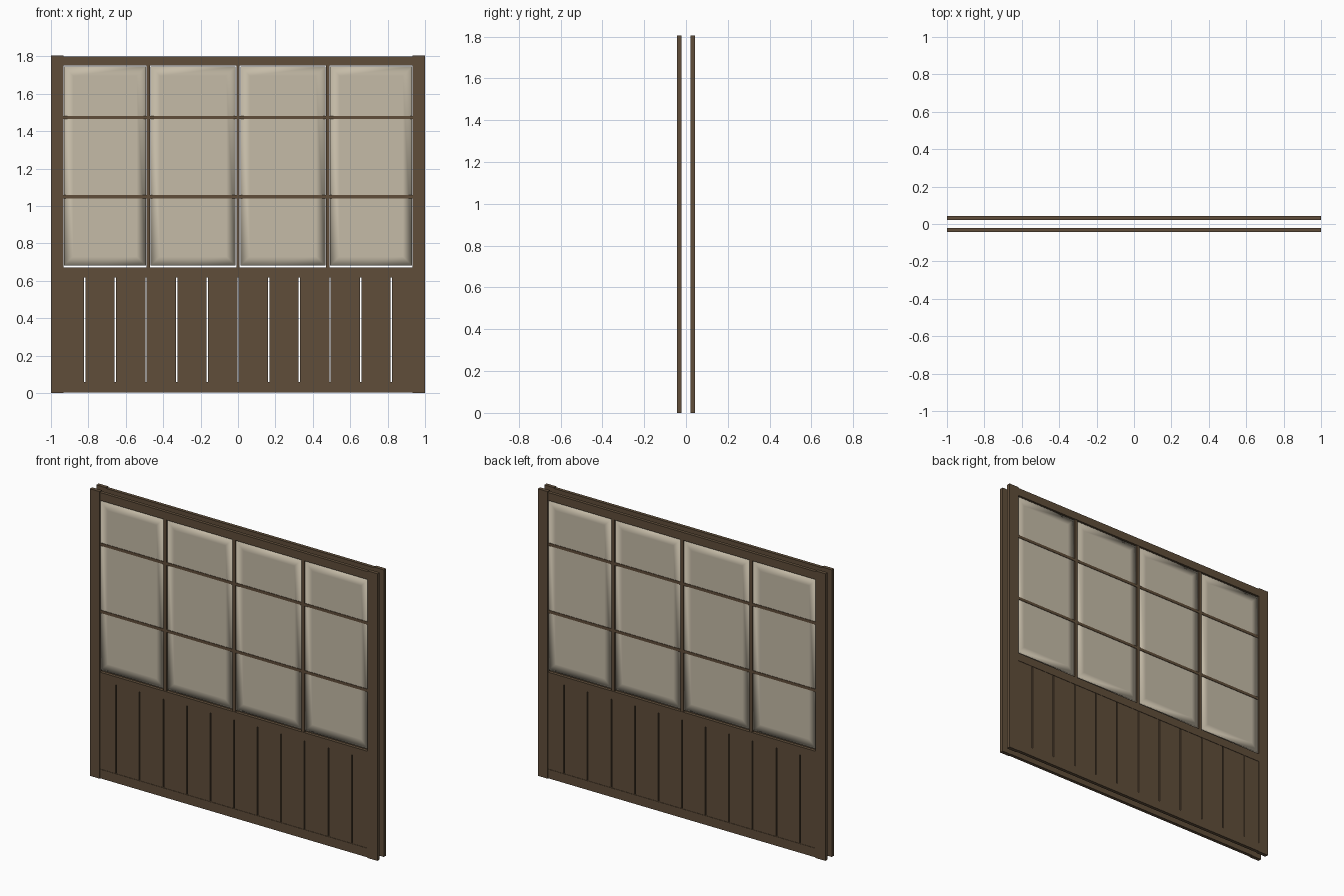
import bpy, bmesh

if "Cube" in bpy.data.objects:
    bpy.data.objects.remove(bpy.data.objects["Cube"])


def material(name, color):
    m = bpy.data.materials.new(name)
    m.diffuse_color = (*color, 1)
    m.use_nodes = True
    m.node_tree.nodes["Principled BSDF"].inputs["Base Color"].default_value = m.diffuse_color
    return m


wood = material("dark_wood", (0.115, 0.075, 0.042))
paper = material("paper", (0.56, 0.50, 0.39))


def box(name, x0, x1, yc, half, z0, z1, mat, inset=0):
    """Box spanning x0-x1, z0-z1, centred on yc; inset gives a soft shaded rim."""
    bm = bmesh.new()
    bmesh.ops.create_cube(bm, size=1)
    for v in bm.verts:
        v.co.x = (x0 + x1) / 2 + v.co.x * (x1 - x0)
        v.co.y = yc + v.co.y * 2 * half
        v.co.z = (z0 + z1) / 2 + v.co.z * (z1 - z0)
    if inset:
        bm.normal_update()
        broad = [f for f in bm.faces if abs(f.normal.y) > 0.9]
        bmesh.ops.inset_individual(bm, faces=broad, thickness=inset)
        for f in bm.faces:
            f.smooth = True
    me = bpy.data.meshes.new(name)
    bm.to_mesh(me)
    bm.free()
    me.materials.append(mat)
    ob = bpy.data.objects.new(name, me)
    bpy.context.collection.objects.link(ob)
    return ob


INNER = 0.932        # inner edge of the stiles
BARS = [-0.48, 0.0, 0.48]
PITCH, SLIT = 0.164, 0.007

for side, yc in (("front", -0.032), ("back", 0.032)):
    # Outer frame
    box(side + "_left_stile", -1, -INNER, yc, 0.0115, 0, 1.805, wood)
    box(side + "_right_stile", INNER, 1, yc, 0.0115, 0, 1.805, wood)
    box(side + "_top_rail", -INNER, INNER, yc, 0.0105, 1.75, 1.80, wood)
    box(side + "_middle_rail", -INNER, INNER, yc, 0.0105, 0.618, 0.67, wood)
    box(side + "_bottom_rail", -INNER, INNER, yc, 0.0105, 0.003, 0.06, wood)

    # Lower planks separated by narrow slits
    edges = [-INNER] + [i * PITCH for i in range(-5, 6)] + [INNER]
    for i, (a, b) in enumerate(zip(edges, edges[1:])):
        a += SLIT / 2 if i > 0 else 0
        b -= SLIT / 2 if i < len(edges) - 2 else 0
        box(f"{side}_plank_{i}", a, b, yc, 0.008, 0.06, 0.618, wood)

    # Lattice bars
    for i, x in enumerate(BARS):
        box(f"{side}_upright_bar_{i}", x - 0.009, x + 0.009, yc, 0.008, 0.67, 1.75, wood)
    for i, z in enumerate((1.05, 1.473)):
        box(f"{side}_cross_bar_{i}", -INNER, INNER, yc, 0.007, z - 0.009, z + 0.009, wood)

    # Paper panes, one per column, with a thin gap around them
    cols = [-INNER] + BARS + [INNER]
    for i, (a, b) in enumerate(zip(cols, cols[1:])):
        a += 0.013 if i > 0 else 0.001
        b -= 0.013 if i < 3 else 0.001
        box(f"{side}_paper_pane_{i}", a, b, yc, 0.004, 0.681, 1.745, paper, inset=0.07)
